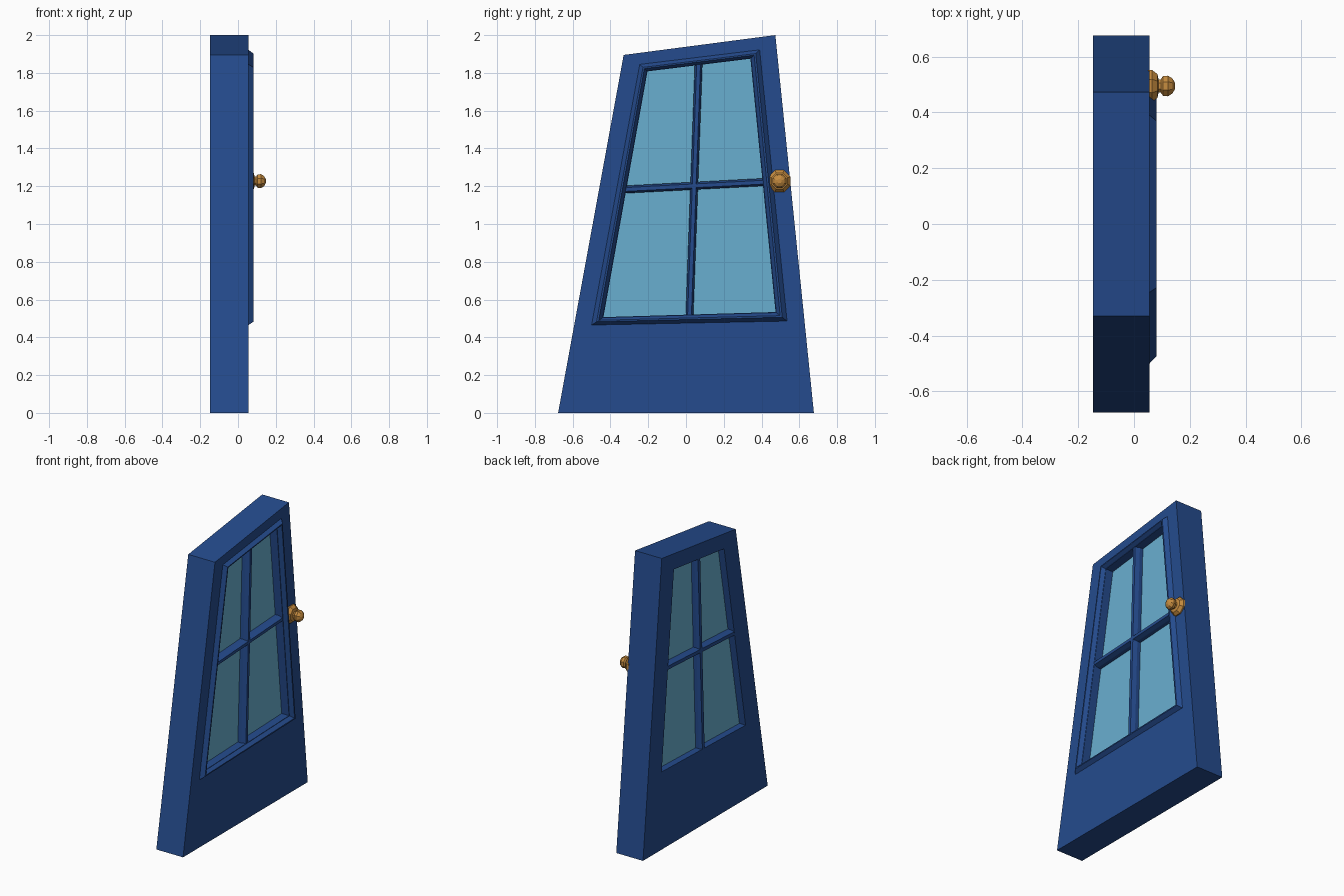
import bpy, bmesh, math
from mathutils import Vector

if "Cube" in bpy.data.objects:
    bpy.data.objects.remove(bpy.data.objects["Cube"])


def material(name, colour):
    m = bpy.data.materials.new(name)
    m.diffuse_color = (*colour, 1)
    m.use_nodes = True
    m.node_tree.nodes["Principled BSDF"].inputs["Base Color"].default_value = m.diffuse_color
    return m


BLUE = material("blue paint", (0.018, 0.071, 0.27))
GLASS = material("pale blue glass", (0.141, 0.429, 0.631))
BRASS = material("brass", (0.56, 0.26, 0.05))


def loft(name, rings, mat, closed=False):
    """Skin rings of 3D points; closed joins last ring to first, otherwise ends are capped."""
    bm = bmesh.new()
    vs = [[bm.verts.new(p) for p in r] for r in rings]
    n = len(rings[0])
    count = len(rings) if closed else len(rings) - 1
    for i in range(count):
        a, b = vs[i], vs[(i + 1) % len(vs)]
        for k in range(n):
            j = (k + 1) % n
            bm.faces.new((a[k], a[j], b[j], b[k]))
    if not closed:
        bm.faces.new(vs[0])
        bm.faces.new(vs[-1])
    bmesh.ops.recalc_face_normals(bm, faces=bm.faces)
    me = bpy.data.meshes.new(name)
    bm.to_mesh(me)
    bm.free()
    me.materials.append(mat)
    ob = bpy.data.objects.new(name, me)
    bpy.context.collection.objects.link(ob)
    return ob


# crooked outlines as (y, z): slab, trim outside, window opening
SLAB = [(-0.677, 0), (0.677, 0), (0.473, 2.0), (-0.33, 1.895)]
TRIM = [(-0.50, 0.465), (0.535, 0.486), (0.39, 1.922), (-0.245, 1.845)]
HOLE = [(-0.437, 0.507), (0.474, 0.534), (0.341, 1.875), (-0.204, 1.808)]
BACK, FRONT = -0.147, 0.056


def at(quad, x):
    return [(x, y, z) for y, z in quad]


def mix(t):
    return [tuple(Vector(a).lerp(Vector(b), t)) for a, b in zip(TRIM, HOLE)]


# door slab with window opening
loft("door_slab", [at(SLAB, BACK), at(SLAB, FRONT), at(HOLE, FRONT), at(HOLE, BACK)], BLUE, True)

# raised bevelled window trim
loft("window_trim", [at(TRIM, FRONT - 0.01), at(TRIM, FRONT), at(mix(0.42), 0.081),
                     at(mix(0.6), 0.081), at(HOLE, FRONT - 0.005)], BLUE, True)

# glass
loft("window_glass", [at(mix(0.9), -0.1), at(mix(0.9), 0.0)], GLASS)


# bevelled glazing bars
def bar(name, a, b):
    a, b = Vector(a), Vector(b)
    side = (b - a).normalized().orthogonal()
    prof = [(BACK + 0.001, 0.012), (-0.125, 0.02), (0.025, 0.02), (0.054, 0.010)]
    prof = prof + [(x, -w) for x, w in reversed(prof)]
    rings = [[(x, *(p + side * w)) for x, w in prof] for p in (a, b)]
    loft(name, rings, BLUE)


bar("vertical_bar", (0.018, 0.50), (0.067, 1.855))
bar("horizontal_bar", (-0.335, 1.182), (0.42, 1.222))

# knob and its rose, turned around the x axis
PROFILE = [(0.05, 0.063), (0.064, 0.063), (0.084, 0.046), (0.088, 0.026), (0.096, 0.026),
           (0.104, 0.038), (0.122, 0.040), (0.138, 0.029), (0.147, 0.012)]
SIDES = 8
rings = []
for x, r in PROFILE:
    rings.append([(x, 0.495 + r * math.cos((k + 0.5) * math.tau / SIDES),
                   1.227 + r * math.sin((k + 0.5) * math.tau / SIDES)) for k in range(SIDES)])
loft("door_knob", rings, BRASS)
